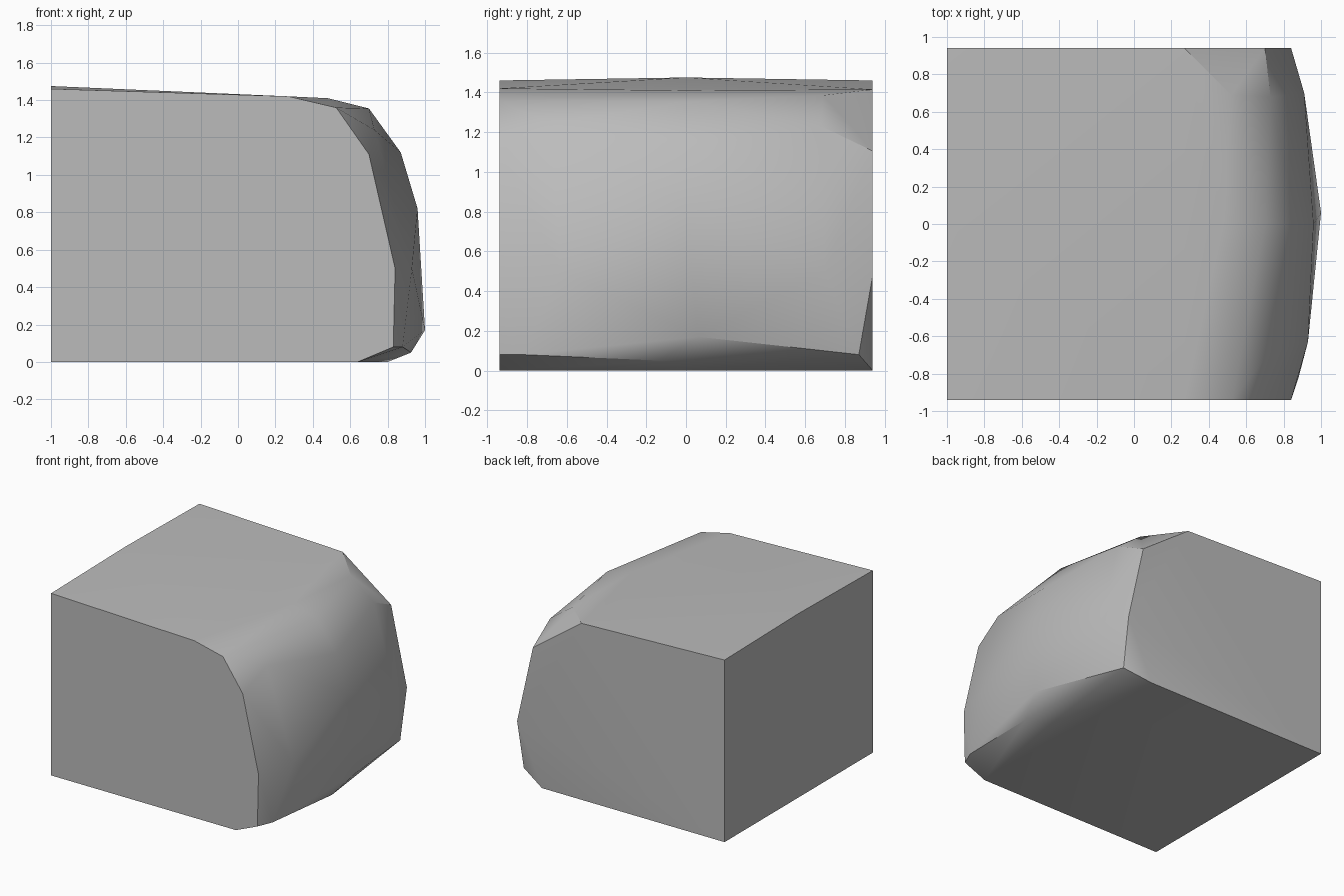
import bpy, bmesh, math

cube = bpy.data.objects.get("Cube")
if cube:
    bpy.data.objects.remove(cube, do_unlink=True)

# Plain stone grey
grey = bpy.data.materials.new("stone_grey")
grey.use_nodes = True
colour = (0.5, 0.5, 0.5, 1)
grey.diffuse_color = colour
grey.node_tree.nodes["Principled BSDF"].inputs["Base Color"].default_value = colour

# Cross-sections of the block along y: (x, z) corners from base to top
sections = {
    -0.94: [(-1, 0), (0.64, 0), (0.83, 0.08), (0.84, 0.5), (0.70, 1.11),
            (0.525, 1.36), (0.27, 1.42), (-1, 1.46)],
    0.0: [(0.80, 0), (0.96, 0.82), (0.87, 1.12), (0.70, 1.355),
          (0.48, 1.41), (-1, 1.475)],
    0.94: [(-1, 0), (0.62, 0), (0.84, 0.48), (0.70, 1.105),
           (0.27, 1.415), (-1, 1.46)],
}
points = [(x, y, z) for y, profile in sections.items() for x, z in profile]

# Chipped corners on the rounded side, between the sections
points += [
    (0.88, -0.82, 0.08), (0.925, -0.13, 0.05), (1.0, 0.06, 0.17), (0.83, 0.87, 0.08),
    (0.93, -0.63, 0.5), (0.91, 0.70, 0.5),
    (0.73, -0.68, 1.24), (0.73, 0.68, 1.23), (0.52, 0.69, 1.385),
]

# Wrap the corners in one closed skin
bm = bmesh.new()
for p in points:
    bm.verts.new(p)
bmesh.ops.convex_hull(bm, input=bm.verts[:])
bmesh.ops.delete(bm, geom=[v for v in bm.verts if not v.link_faces], context='VERTS')
bmesh.ops.dissolve_limit(bm, angle_limit=math.radians(0.3), verts=bm.verts[:], edges=bm.edges[:])
bmesh.ops.recalc_face_normals(bm, faces=bm.faces[:])
mesh = bpy.data.meshes.new("stone_block")
bm.to_mesh(mesh)
bm.free()
mesh.materials.append(grey)

block = bpy.data.objects.new("stone_block", mesh)
bpy.context.collection.objects.link(block)
bpy.ops.object.select_all(action='DESELECT')
block.select_set(True)
bpy.context.view_layer.objects.active = block
bpy.ops.object.shade_smooth_by_angle(angle=math.radians(30))
